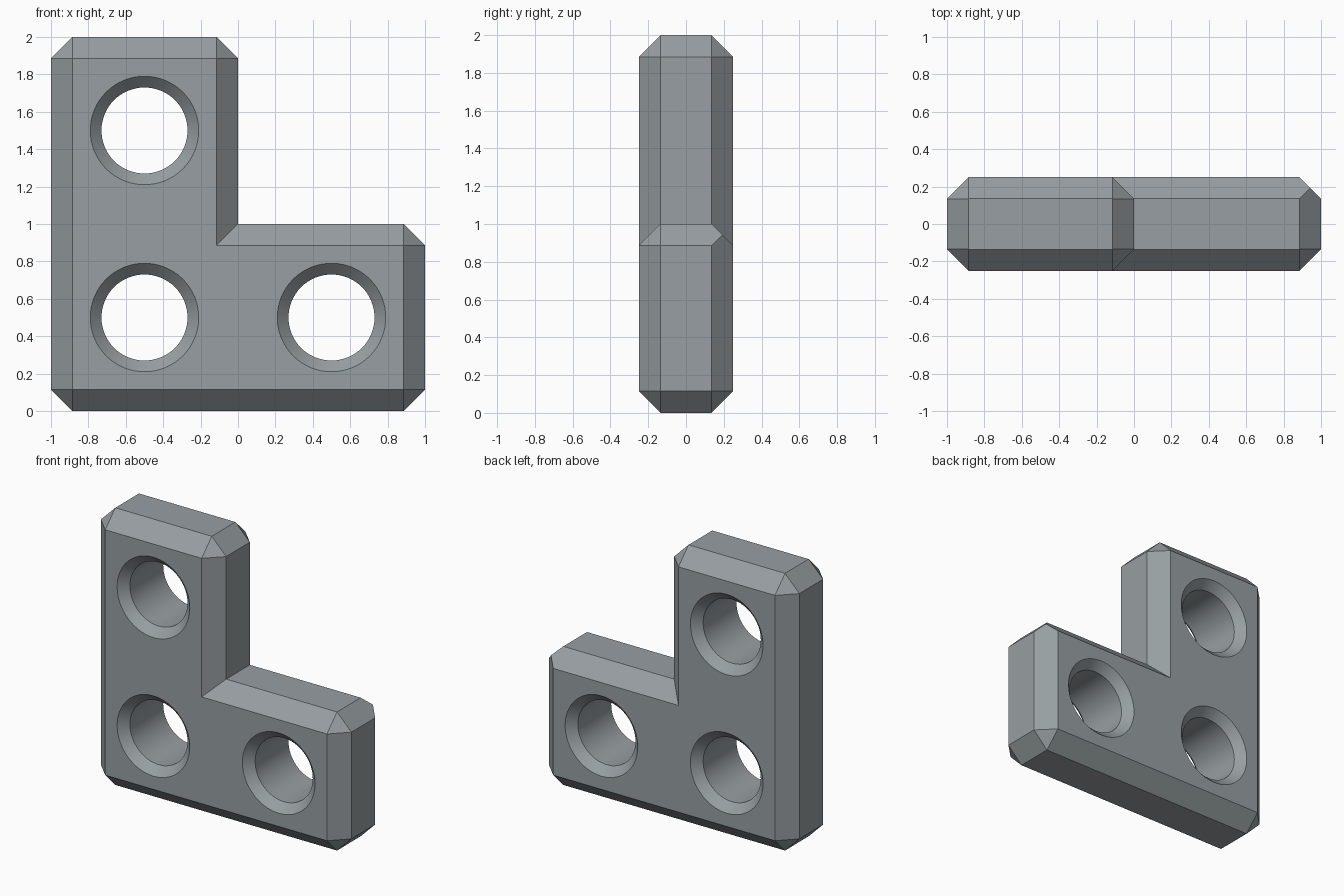
import bpy
import bmesh
from math import cos, sin, tau, radians
from mathutils import Vector

default = bpy.data.objects.get("Cube")
if default:
    bpy.data.objects.remove(default, do_unlink=True)

HALF = 0.25          # half thickness
CHAMFER = 0.115
HOLES = [(-0.5, 0.5), (0.5, 0.5), (-0.5, 1.5)]
SEGMENTS = 64
MITRED = (2, 1)      # outline corner and side whose chamfers meet in a point


def make_object(name, bm):
    bmesh.ops.recalc_face_normals(bm, faces=bm.faces[:])
    mesh = bpy.data.meshes.new(name)
    bm.to_mesh(mesh)
    bm.free()
    obj = bpy.data.objects.new(name, mesh)
    bpy.context.collection.objects.link(obj)
    return obj


def make_material(name, colour):
    mat = bpy.data.materials.new(name)
    mat.use_nodes = True
    mat.diffuse_color = colour
    mat.node_tree.nodes["Principled BSDF"].inputs["Base Color"].default_value = colour
    return mat


# L-shaped body: chamfered on every edge except the inner corner
def build_body(outline):
    bm = bmesh.new()
    corners = [Vector(c) for c in outline]
    count = len(corners)
    wall = HALF - CHAMFER

    def vert(p, y):
        return bm.verts.new((p.x, y, p.y))

    rings = []
    for i, c in enumerate(corners):
        back = (corners[i - 1] - c).normalized()
        ahead = (corners[(i + 1) % count] - c).normalized()
        convex = ahead.cross(back) > 0
        sign = 1 if convex else -1
        inset = c + (back + ahead) * CHAMFER * sign
        ring = {"convex": convex, "tip": c + (back + ahead) * CHAMFER / 2}
        for s in (-1, 1):
            face = vert(inset, s * HALF)
            if convex:
                start = vert(c + back * CHAMFER, s * wall)
                end = vert(c + ahead * CHAMFER, s * wall)
            else:
                start = end = vert(c, s * wall)
            ring[s] = (face, start, end)
        rings.append(ring)

    for i, r in enumerate(rings):
        n = rings[(i + 1) % count]
        bm.faces.new((r[-1][2], n[-1][1], n[1][1], r[1][2]))
        for s in (-1, 1):
            bm.faces.new((r[s][0], n[s][0], n[s][1], r[s][2]))
            if (i, s) == MITRED:
                tip = vert(r["tip"], s * (wall + CHAMFER / 2))
                for k in range(3):
                    bm.faces.new((r[s][k], r[s][(k + 1) % 3], tip))
            elif r["convex"]:
                bm.faces.new(r[s])
        if r["convex"]:
            bm.faces.new((r[-1][1], r[-1][2], r[1][2], r[1][1]))
    for s in (-1, 1):
        bm.faces.new([r[s][0] for r in rings])
    # Merge the mitred corner into its neighbouring chamfers
    bmesh.ops.dissolve_limit(bm, angle_limit=radians(1),
                             verts=bm.verts[:], edges=bm.edges[:])
    return make_object("corner_plate", bm)


# Straight bores, countersunk on both faces
def build_bores():
    profile = [(0.31, -0.27), (0.23, -0.19), (0.23, 0.19), (0.31, 0.27)]
    bm = bmesh.new()
    for x, z in HOLES:
        rings = [[bm.verts.new((x + r * cos(tau * k / SEGMENTS), y,
                                z + r * sin(tau * k / SEGMENTS)))
                  for k in range(SEGMENTS)] for r, y in profile]
        for a, b in zip(rings, rings[1:]):
            for k in range(SEGMENTS):
                m = (k + 1) % SEGMENTS
                bm.faces.new((a[k], a[m], b[m], b[k]))
        bm.faces.new(rings[0])
        bm.faces.new(rings[-1])
    obj = make_object("bore_cutter", bm)
    obj.hide_render = True
    return obj


slate = make_material("slate_grey", (0.31, 0.345, 0.36, 1))
body = build_body([(-1, 0), (1, 0), (1, 1), (0, 1), (0, 2), (-1, 2)])
cutter = build_bores()
for obj in (body, cutter):
    obj.data.materials.append(slate)

# Cut the bores, then drop the helper
cut = body.modifiers.new("bores", "BOOLEAN")
cut.operation = "DIFFERENCE"
cut.solver = "EXACT"
cut.object = cutter
bpy.ops.object.select_all(action="DESELECT")
body.select_set(True)
bpy.context.view_layer.objects.active = body
bpy.ops.object.modifier_apply(modifier=cut.name)
bpy.data.objects.remove(cutter, do_unlink=True)

# Smooth bores, crisp chamfers
bpy.ops.object.shade_smooth_by_angle(angle=radians(30))
